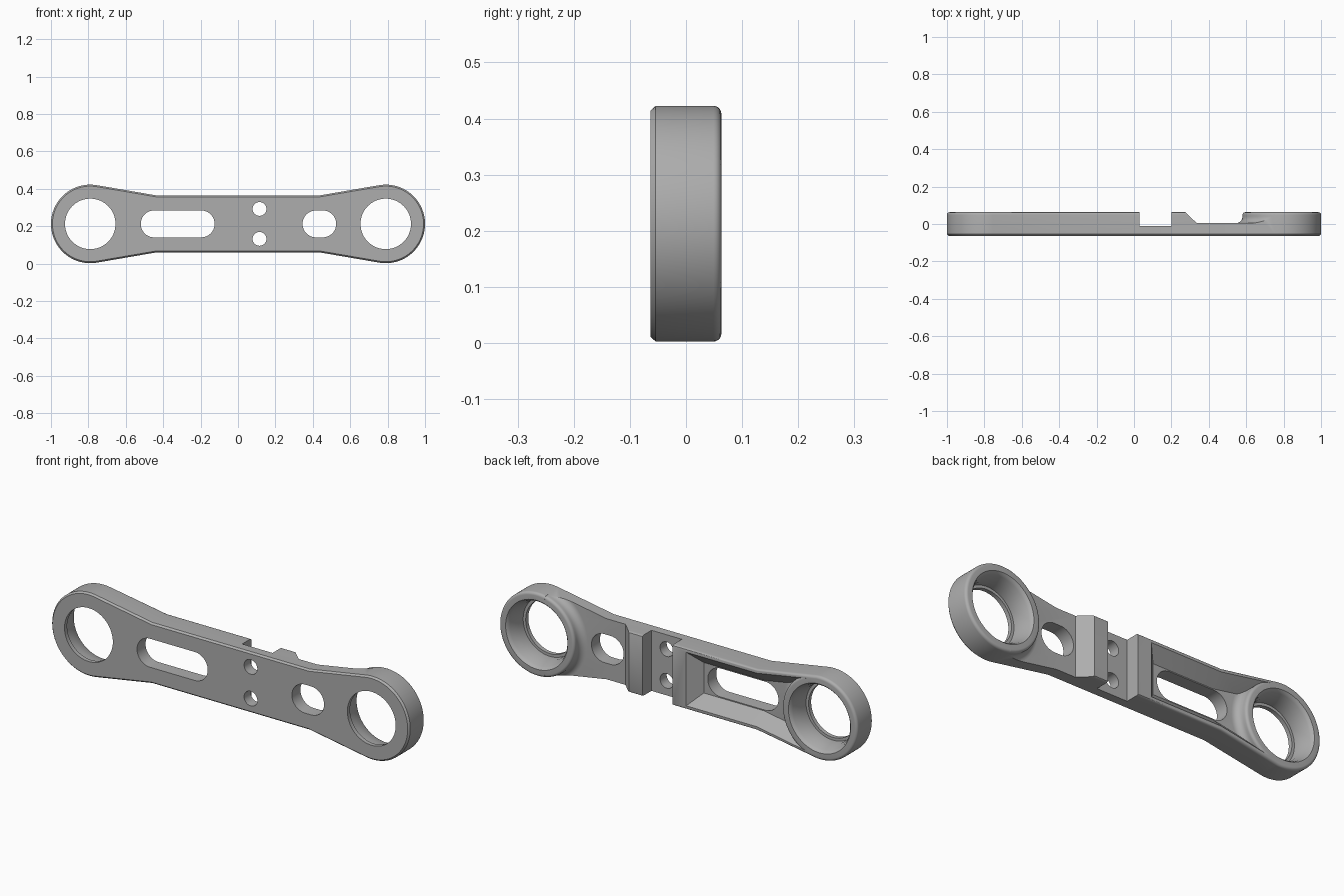
import bpy, bmesh
from math import pi, sin, cos, atan2, acos, hypot

cube = bpy.data.objects.get("Cube")
if cube:
    bpy.data.objects.remove(cube, do_unlink=True)

ZC = 0.2125      # height of the long axis
END_X = 0.79     # centre of each end ring
END_R = 0.21
BEND_X = 0.44    # where the straight bar starts to flare
BAR_H = 0.153    # half height of the bar
HALF_T = 0.063   # half thickness
FLOOR = 0.005    # depth of the rear recesses
FILLET = 0.014

metal = bpy.data.materials.new("grey metal")
metal.use_nodes = True
grey = (0.42, 0.42, 0.42, 1)
metal.diffuse_color = grey
metal.node_tree.nodes["Principled BSDF"].inputs["Base Color"].default_value = grey


def loft(name, rings):
    """Closed solid through equal-length rings of 3D points."""
    bm = bmesh.new()
    rows = [[bm.verts.new(p) for p in ring] for ring in rings]
    n = len(rows[0])
    for a, b in zip(rows, rows[1:]):
        for i in range(n):
            j = (i + 1) % n
            bm.faces.new((a[i], a[j], b[j], b[i]))
    bm.faces.new(rows[0])
    bm.faces.new(rows[-1])
    bmesh.ops.recalc_face_normals(bm, faces=bm.faces)
    mesh = bpy.data.meshes.new(name)
    bm.to_mesh(mesh)
    bm.free()
    mesh.materials.append(metal)
    obj = bpy.data.objects.new(name, mesh)
    bpy.context.collection.objects.link(obj)
    return obj


def flat(points, y):
    return [(x, y, ZC + z) for x, z in points]


def arc(cx, cz, r, start, end, steps):
    angles = [start + (end - start) * i / steps for i in range(steps + 1)]
    return [(cx + r * cos(a), cz + r * sin(a)) for a in angles]


def outline(ring_inset, bar_inset):
    """Bar with tangent flares into two round ends."""
    r, h = END_R - ring_inset, BAR_H - bar_inset
    dx = BEND_X - END_X
    tangent = atan2(h, dx) - acos(r / hypot(dx, h))
    half = [(BEND_X, h)] + arc(END_X, 0, r, tangent, -tangent, 56) + [(BEND_X, -h)]
    return half + [(-x, -z) for x, z in half]


def turned(name, cx, profile):
    """Solid of revolution about a y axis, from (radius, y) pairs."""
    return loft(name, [flat(arc(cx, 0, r, 0, 2 * pi, 72)[:-1], y) for r, y in profile])


def slot(name, x0, x1, r, z=0):
    shape = arc(x1 - r, z, r, pi / 2, -pi / 2, 20) + arc(x0 + r, z, r, -pi / 2, -3 * pi / 2, 20)
    return loft(name, [flat(shape, -0.2), flat(shape, 0.2)])


def across(name, profile):
    """Extrude an (x, y) profile through the full height."""
    return loft(name, [[(x, y, z) for x, y in profile] for z in (-0.1, 0.6)])


def subtract(target, cutter):
    mod = target.modifiers.new("cut", "BOOLEAN")
    mod.operation = "DIFFERENCE"
    mod.solver = "EXACT"
    mod.object = cutter
    bpy.context.view_layer.objects.active = target
    bpy.ops.object.modifier_apply(modifier=mod.name)
    bpy.data.objects.remove(cutter, do_unlink=True)


# Plate with chamfered front edge and rounded rear edge
sections = [flat(outline(0.008, 0.008), -HALF_T), flat(outline(0, 0), -HALF_T + 0.009)]
for i in range(6):
    a = i / 5 * pi / 2
    inset = 1 - cos(a)
    sections.append(flat(outline(FILLET * inset, 0.006 * inset),
                         HALF_T - FILLET * (1 - sin(a))))
link_arm = loft("link_arm", sections)


def end_boss(cx):
    """Material kept around a ring: base fillet, wall, rounded rim."""
    base = 0.035
    profile = [(END_R + base, -0.1), (END_R + base, FLOOR)]
    for i in range(1, 7):
        a = i / 6 * pi / 2
        profile.append((END_R + base * (1 - sin(a)), FLOOR + base * (1 - cos(a))))
    for i in range(6):
        a = i / 5 * pi / 2
        profile.append((END_R - FILLET * (1 - cos(a)), HALF_T - FILLET * (1 - sin(a))))
    profile.append((END_R - FILLET, 0.3))
    return turned("end_boss", cx, profile)


# Open rear recess beside the +x ring
recess = across("rear_recess", [(0.335, FLOOR), (0.275, HALF_T), (0.275, 0.2),
                                (0.745, 0.2), (0.745, FLOOR)])
subtract(recess, end_boss(END_X))
subtract(link_arm, recess)

# Sloped rear pocket beside the -x ring
def pocket_ring(inset, y):
    h = 0.135 - inset
    upper = [(-0.045 - inset, h), (-BEND_X, h), (-0.76, h + 0.056)]
    return flat(upper + [(x, -z) for x, z in reversed(upper)], y)


pocket = loft("rear_pocket", [pocket_ring(0.058, FLOOR), pocket_ring(0, HALF_T),
                              pocket_ring(0, 0.2)])
subtract(pocket, end_boss(-END_X))
subtract(link_arm, pocket)

# Square notch across the middle
subtract(link_arm, across("notch", [(0.03, -0.01), (0.2, -0.01), (0.2, 0.2), (0.03, 0.2)]))

# Stepped, flared bores in both rings
for side in (-1, 1):
    subtract(link_arm, turned("bore", side * END_X, [
        (0.135, -0.2), (0.135, -0.042), (0.149, -0.042), (0.149, 0.0),
        (0.162, 0.045), (0.166, 0.055), (0.174, 0.0635), (0.174, 0.2)]))

# Through slots and bolt holes
subtract(link_arm, slot("long_slot", -0.52, -0.125, 0.072))
subtract(link_arm, slot("short_slot", 0.345, 0.525, 0.072))
for z in (-0.08, 0.08):
    subtract(link_arm, slot("bolt_hole", 0.078, 0.152, 0.0369, z))

# Smooth curved walls, keep machined edges crisp
bpy.ops.object.select_all(action="DESELECT")
link_arm.select_set(True)
bpy.context.view_layer.objects.active = link_arm
bpy.ops.object.shade_smooth_by_angle(angle=pi / 7)
